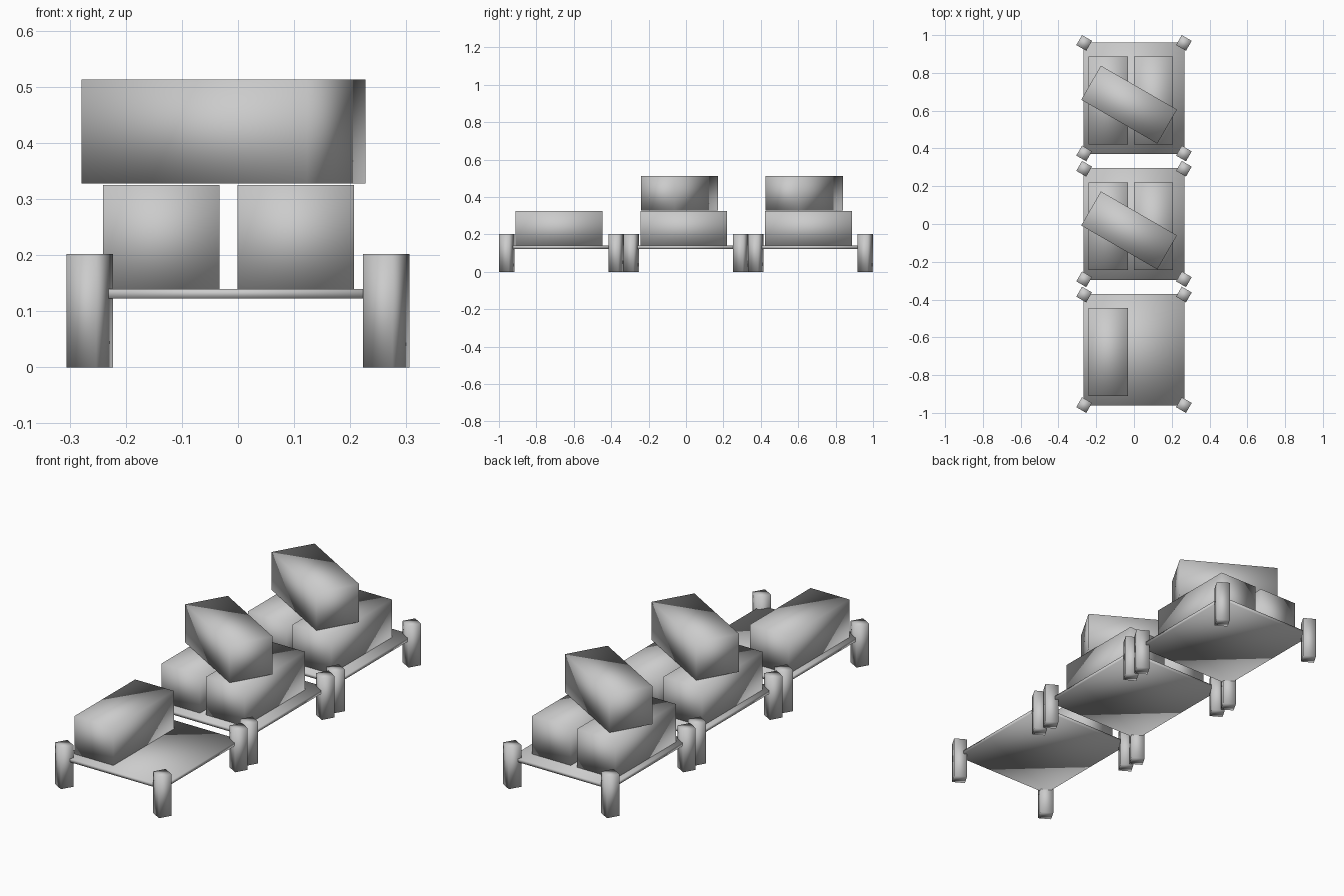
import bpy
from math import radians

if "Cube" in bpy.data.objects:
    bpy.data.objects.remove(bpy.data.objects["Cube"])


def box(name, size, loc, turn=0):
    # plain eight-cornered block with smooth shading; loc is the bottom centre
    bpy.ops.mesh.primitive_cube_add(size=1, location=(loc[0], loc[1], loc[2] + size[2] / 2),
                                    rotation=(0, 0, radians(turn)))
    ob = bpy.context.object
    ob.name = name
    ob.scale = size
    bpy.ops.object.transform_apply(location=False, rotation=False, scale=True)
    bpy.ops.object.shade_smooth()
    return ob


CRATE = (0.208, 0.465, 0.185)
LEG_X, LEG_Y = 0.264, 0.2925

# three low platforms in a row; the front one holds a single crate
for row, (y, full) in enumerate([(-0.666, False), (0.0, True), (0.666, True)], 1):
    box(f"platform_{row}", (0.535, 0.592, 0.017), (0, y, 0.123))

    # twisted square corner posts
    for sx in (-1, 1):
        for sy in (-1, 1):
            box(f"post_{row}", (0.061, 0.061, 0.202),
                (sx * LEG_X, y + sy * LEG_Y, 0), -30)

    # crates on the platform
    box(f"left_crate_{row}", CRATE, (-0.137, y - 0.012, 0.14))
    if full:
        box(f"right_crate_{row}", CRATE, (0.103, y - 0.012, 0.14))
        box(f"top_crate_{row}", CRATE, (-0.026, y - 0.034, 0.328), 60)
